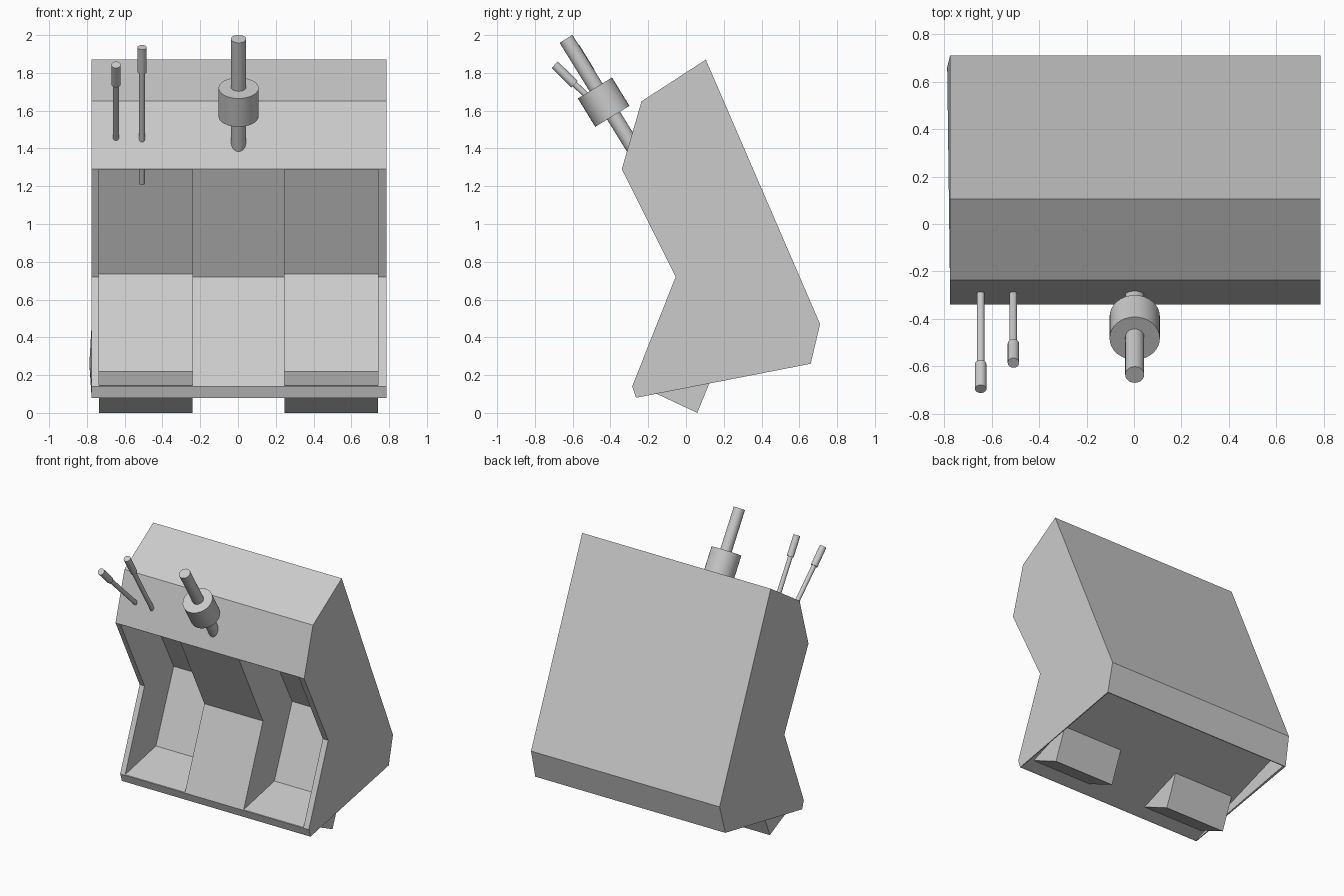
import bpy, bmesh
from mathutils import Vector

cube = bpy.data.objects.get("Cube")
if cube:
    bpy.data.objects.remove(cube, do_unlink=True)

grey = bpy.data.materials.new("plain grey")
grey.use_nodes = True
grey.diffuse_color = (0.6, 0.6, 0.6, 1)
grey.node_tree.nodes["Principled BSDF"].inputs["Base Color"].default_value = (0.6, 0.6, 0.6, 1)


def finish(name, bm):
    bmesh.ops.recalc_face_normals(bm, faces=bm.faces[:])
    mesh = bpy.data.meshes.new(name)
    bm.to_mesh(mesh)
    bm.free()
    mesh.materials.append(grey)
    obj = bpy.data.objects.new(name, mesh)
    bpy.context.collection.objects.link(obj)
    return obj


def prism(profile, x0, x1):
    """Side profile (y, z) extruded from x0 to x1."""
    bm = bmesh.new()
    a = [bm.verts.new((x0, y, z)) for y, z in profile]
    b = [bm.verts.new((x1, y, z)) for y, z in profile]
    bm.faces.new(a)
    bm.faces.new(b)
    for i in range(len(a)):
        j = (i + 1) % len(a)
        bm.faces.new((a[i], a[j], b[j], b[i]))
    return bm, a


def cut(target, cutter):
    cutter.hide_render = True
    mod = target.modifiers.new("cut", 'BOOLEAN')
    mod.operation = 'DIFFERENCE'
    mod.solver = 'EXACT'
    mod.object = cutter
    bpy.context.view_layer.objects.active = target
    bpy.ops.object.modifier_apply(modifier=mod.name)
    bpy.data.objects.remove(cutter, do_unlink=True)


def rod(name, x, start, end, radius):
    """Cylinder between two (y, z) points."""
    p, q = Vector((x, *start)), Vector((x, *end))
    bpy.ops.mesh.primitive_cylinder_add(vertices=32, radius=radius,
                                        depth=(q - p).length, location=(p + q) / 2)
    obj = bpy.context.object
    obj.name = name
    obj.rotation_euler = (q - p).to_track_quat('Z', 'Y').to_euler()
    obj.data.materials.append(grey)
    bpy.ops.object.shade_smooth_by_angle()


# Cabinet body, with one side corner pulled slightly outwards
body_profile = [(-0.285, 0.14), (-0.265, 0.08), (0.66, 0.26), (0.71, 0.47),
                (0.105, 1.87), (-0.235, 1.65), (-0.34, 1.29), (-0.055, 0.72)]
bm, right_ring = prism(body_profile, -0.775, 0.785)
bmesh.ops.connect_verts(bm, verts=[right_ring[0], right_ring[3]])
right_ring[2].co.x -= 0.012
body = finish("cabinet_body", bm)

# Shallow hollow under the cabinet
hollow = [(-0.258, 0.086), (0.68, 0.415), (0.645, 0.2), (0, -0.05)]
cut(body, finish("hollow_cutter", prism(hollow, -0.768, 0.778)[0]))

# Two bent recesses in the front and a wedge foot below each
pocket = [(-0.6, 0.078), (0.08, 0.22), (0.29, 0.735), (0, 1.288), (-0.6, 1.288)]
wedge = [(-0.175, 0.11), (0.06, 0), (0.155, 0.235)]
for side, x0, x1 in (("right", -0.735, -0.24), ("left", 0.245, 0.74)):
    cut(body, finish("pocket_cutter", prism(pocket, x0, x1)[0]))
    finish(side + "_foot", prism(wedge, x0, x1)[0])

# Central control stick with its collar
rod("control_stick", 0.003, (-0.27, 1.39), (-0.635, 1.98), 0.04)
rod("stick_collar", 0.003, (-0.39, 1.57), (-0.482, 1.72), 0.106)

# Slim levers with thicker grips
rod("long_lever", -0.508, (-0.145, 1.215), (-0.53, 1.84), 0.016)
rod("long_lever_grip", -0.508, (-0.505, 1.805), (-0.585, 1.935), 0.024)
rod("short_lever", -0.646, (-0.24, 1.41), (-0.61, 1.76), 0.016)
rod("short_lever_grip", -0.646, (-0.59, 1.74), (-0.695, 1.843), 0.024)
